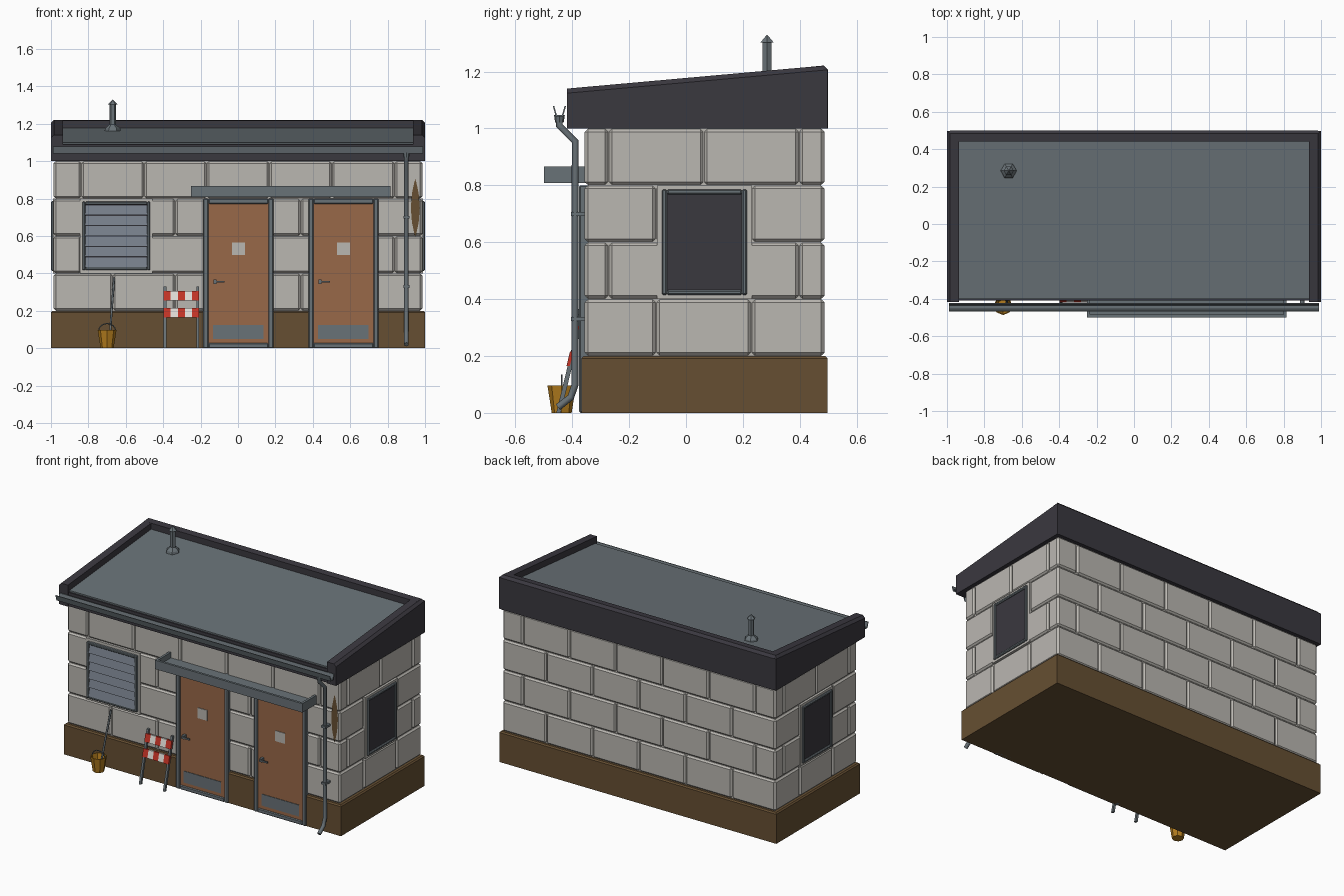
import bpy, bmesh, math
from mathutils import Vector, Matrix

if "Cube" in bpy.data.objects:
    bpy.data.objects.remove(bpy.data.objects["Cube"])


def material(name, r, g, b):
    """Flat material from 0-255 display values, stored as linear."""
    lin = [((c / 255 + 0.055) / 1.055) ** 2.4 for c in (r, g, b)]
    m = bpy.data.materials.new(name)
    m.use_nodes = True
    m.diffuse_color = (*lin, 1)
    m.node_tree.nodes["Principled BSDF"].inputs["Base Color"].default_value = (*lin, 1)
    return m


STONE = material("pale stone", 186, 183, 177)
BROWN = material("brown plinth", 102, 79, 50)
DARK = material("charcoal", 58, 56, 63)
GREY = material("blue grey metal", 105, 114, 119)
LOUVRE = material("light grey slats", 118, 126, 138)
DOOR = material("orange brown door", 152, 104, 72)
RED = material("warning red", 196, 52, 38)
WHITE = material("warning white", 225, 222, 216)
YELLOW = material("bucket ochre", 180, 125, 30)


def finish(name, bm, mat):
    bmesh.ops.recalc_face_normals(bm, faces=bm.faces)
    me = bpy.data.meshes.new(name)
    bm.to_mesh(me)
    bm.free()
    me.materials.append(mat)
    ob = bpy.data.objects.new(name, me)
    bpy.context.collection.objects.link(ob)
    return ob


def chamfer(bm, width, rule=lambda v: True):
    edges = [e for e in bm.edges if all(rule(v.co) for v in e.verts)]
    bmesh.ops.bevel(bm, geom=edges, offset=width, segments=1, affect='EDGES')


def add_box(bm, lo, hi, bevel=0):
    """Add a box spanning two corners, optionally chamfered."""
    part = bmesh.new()
    lo, hi = Vector(lo), Vector(hi)
    bmesh.ops.create_cube(part, size=1, matrix=Matrix.Translation((lo + hi) / 2) @ Matrix.Diagonal((*(hi - lo), 1)))
    if bevel:
        chamfer(part, bevel)
    tmp = bpy.data.meshes.new("tmp")
    part.to_mesh(tmp)
    part.free()
    bm.from_mesh(tmp)
    bpy.data.meshes.remove(tmp)


def box(name, lo, hi, mat, bevel=0):
    bm = bmesh.new()
    add_box(bm, lo, hi, bevel)
    return finish(name, bm, mat)


def prism(name, profile, x0, x1, mat, bevel=0, rule=None):
    """Extrude a (y, z) outline along x."""
    bm = bmesh.new()
    face = bm.faces.new([bm.verts.new((x0, y, z)) for y, z in profile])
    new = bmesh.ops.extrude_face_region(bm, geom=[face])["geom"]
    bmesh.ops.translate(bm, vec=(x1 - x0, 0, 0), verts=[v for v in new if isinstance(v, bmesh.types.BMVert)])
    if bevel:
        chamfer(bm, bevel, rule)
    return finish(name, bm, mat)


def lathe(name, profile, n, pos, mat):
    """Revolve an (r, z) profile about z with n sides."""
    bm = bmesh.new()
    verts = [bm.verts.new((r, 0, z)) for r, z in profile]
    edges = [bm.edges.new(p) for p in zip(verts, verts[1:])]
    bmesh.ops.spin(bm, geom=verts + edges, cent=(0, 0, 0), axis=(0, 0, 1), angle=math.tau, steps=n)
    bmesh.ops.remove_doubles(bm, verts=bm.verts, dist=0.0005)
    bmesh.ops.translate(bm, vec=pos, verts=bm.verts)
    return finish(name, bm, mat)


def tube(name, points, radius, mat):
    cu = bpy.data.curves.new(name, 'CURVE')
    cu.dimensions, cu.bevel_depth, cu.bevel_resolution, cu.use_fill_caps = '3D', radius, 2, True
    sp = cu.splines.new('POLY')
    sp.points.add(len(points) - 1)
    for p, co in zip(sp.points, points):
        p.co = (*co, 1)
    cu.materials.append(mat)
    ob = bpy.data.objects.new(name, cu)
    bpy.context.collection.objects.link(ob)
    return ob


def frame(name, axis, u0, u1, z0, z1, w, d0, d1, mat, bevel=0.004):
    """Four bars around a rectangle; axis is the direction of depth."""
    bm = bmesh.new()
    for a, b, c, d in ((u0, u0 + w, z0, z1), (u1 - w, u1, z0, z1), (u0 + w, u1 - w, z0, z0 + w), (u0 + w, u1 - w, z1 - w, z1)):
        lo, hi = ((a, d0, c), (b, d1, d)) if axis == 'y' else ((d0, a, c), (d1, b, d))
        add_box(bm, lo, hi, bevel)
    return finish(name, bm, mat)


# Plinth and wall core
bm = bmesh.new()
add_box(bm, (-1, -0.367, 0), (1, 0.497, 0.2))
chamfer(bm, 0.008, lambda v: v.z > 0.1)
finish("plinth", bm, BROWN)
X, Y0, Y1, T, STEP = 0.986, -0.356, 0.487, 0.04, 0.335
box("wall_core", (-X + 0.012, Y0 + 0.012, 0.19), (X - 0.012, Y1 - 0.012, 1.01), STONE)

# Staggered blocks on all four walls
bm = bmesh.new()
for row in range(4):
    z0, z1 = 0.2 + row * 0.2 + 0.002, 0.4 + row * 0.2 - 0.002
    shift = STEP / 2 * (row % 2)
    xs = [-X] + [x for k in range(-4, 5) if abs(x := k * STEP + shift) < 0.95] + [X]
    ys = [Y0] + [y for k in range(-3, 4) if Y0 + 0.05 < (y := 0.23 + k * STEP + shift) < Y1 - 0.05] + [Y1]
    for a, b in zip(xs, xs[1:]):
        add_box(bm, (a + 0.002, Y0, z0), (b - 0.002, Y0 + T, z1), 0.01)
        add_box(bm, (a + 0.002, Y1 - T, z0), (b - 0.002, Y1, z1), 0.01)
    for a, b in zip(ys, ys[1:]):
        add_box(bm, (-X, a + 0.002, z0), (-X + T, b - 0.002, z1), 0.01)
        add_box(bm, (X - T, a + 0.002, z0), (X, b - 0.002, z1), 0.01)
finish("wall_blocks", bm, STONE)

# Roof body, deck and raised edges
prism("roof_body", [(-0.41, 1.0), (0.49, 1.0), (0.49, 1.17), (-0.41, 1.09)], -0.97, 0.97, DARK)
prism("roof_deck", [(-0.402, 1.08), (0.445, 1.16), (0.445, 1.178), (-0.402, 1.1)], -0.94, 0.94, GREY)
edge = [(-0.418, 1.0), (0.498, 1.0), (0.498, 1.222), (-0.418, 1.14)]
for side, a, b in (("right", -1, -0.935), ("left", 0.935, 1)):
    prism("roof_edge_" + side, edge, a, b, DARK, 0.016,
          lambda v: v.z > 1.05 and (abs(v.x) > 0.99 or v.y > 0.4))
prism("roof_edge_back", [(0.44, 1.0), (0.5, 1.0), (0.5, 1.205), (0.484, 1.221), (0.44, 1.217)], -0.985, 0.985, DARK)

# Vent pipe
lathe("vent_pipe", [(0, 1.16), (0.044, 1.16), (0.04, 1.175), (0.018, 1.195), (0.018, 1.305),
                    (0.027, 1.302), (0, 1.33)], 6, (-0.67, 0.285, 0), GREY)

# Gutter, downpipe and brackets
prism("gutter", [(-0.468, 1.078), (-0.458, 1.042), (-0.432, 1.042), (-0.422, 1.078),
                 (-0.427, 1.078), (-0.436, 1.047), (-0.454, 1.047), (-0.463, 1.078)], -0.99, 0.99, GREY)
tube("downpipe", [(0.9, y, z) for y, z in ((-0.445, 1.045), (-0.445, 1.01), (-0.39, 0.955), (-0.39, 0.1),
                                          (-0.405, 0.055), (-0.45, 0.02))], 0.0125, GREY)
lathe("downpipe_head", [(0, 1.02), (0.015, 1.02), (0.019, 1.047), (0, 1.047)], 8, (0.9, -0.445, 0), GREY)
for z in (0.33, 0.7):
    box("downpipe_bracket", (0.884, -0.405, z - 0.007), (0.916, -0.35, z + 0.007), GREY)

# Damp stain on the wall
bm = bmesh.new()
ring = [(math.cos(t), math.sin(t)) for t in (k * math.tau / 12 for k in range(12))]
bm.faces.new([bm.verts.new((0.948 + 0.024 * c * abs(c), -0.358, 0.75 + 0.155 * s)) for c, s in ring])
finish("wall_stain", bm, BROWN)

# Doors
for side, cx in (("right", 0.002), ("left", 0.564)):
    frame(f"door_frame_{side}", 'y', cx - 0.188, cx + 0.188, 0, 0.8, 0.028, -0.376, -0.34, GREY, 0.005)
    box(f"door_leaf_{side}", (cx - 0.165, -0.3685, 0.015), (cx + 0.165, -0.34, 0.775), DOOR)
    box(f"door_kick_plate_{side}", (cx - 0.135, -0.372, 0.05), (cx + 0.135, -0.365, 0.125), GREY)
    box(f"door_notice_{side}", (cx - 0.035, -0.372, 0.497), (cx + 0.035, -0.365, 0.565), STONE)
    box(f"door_handle_plate_{side}", (cx - 0.133, -0.395, 0.344), (cx - 0.117, -0.365, 0.366), GREY)
    box(f"door_handle_{side}", (cx - 0.133, -0.4, 0.35), (cx - 0.073, -0.392, 0.36), GREY)

# Canopy tray above the doors
bm = bmesh.new()
add_box(bm, (-0.25, -0.5, 0.808), (0.815, -0.345, 0.83))
add_box(bm, (-0.25, -0.5, 0.808), (0.815, -0.485, 0.866))
for x in (-0.25, 0.8):
    add_box(bm, (x, -0.5, 0.808), (x + 0.015, -0.345, 0.866))
finish("canopy", bm, GREY)

# Side windows
for side, s in (("right", -1), ("left", 1)):
    box(f"window_surround_{side}", (s * 0.95, -0.102, 0.4), (s * 0.989, 0.232, 0.8), STONE)
    box(f"window_pane_{side}", (s * 0.96, -0.08, 0.42), (s * 0.991, 0.21, 0.78), DARK)
    frame(f"window_frame_{side}", 'x', -0.085, 0.215, 0.414, 0.786, 0.018, min(s * 0.96, s), max(s * 0.96, s), GREY, 0.005)

# Louvred vent
box("louvre_surround", (-0.846, -0.359, 0.4), (-0.456, -0.33, 0.8), STONE)
box("louvre_back", (-0.82, -0.361, 0.43), (-0.48, -0.34, 0.77), DARK)
frame("louvre_frame", 'y', -0.832, -0.47, 0.417, 0.783, 0.016, -0.377, -0.34, GREY)
for k in range(6):
    z = 0.433 + k * 0.056
    prism("louvre_slat", [(-0.376, z), (-0.371, z), (-0.358, z + 0.051), (-0.363, z + 0.051)], -0.818, -0.484, LOUVRE)

# Bucket with mop
lathe("bucket", [(0, 0), (0.035, 0), (0.05, 0.096), (0.045, 0.096), (0.032, 0.012), (0, 0.012)], 8, (-0.7, -0.437, 0), YELLOW)
tube("bucket_handle", [(-0.7 + 0.046 * math.cos(t), -0.437, 0.09 + 0.042 * math.sin(t))
                       for t in (k * math.pi / 8 for k in range(9))], 0.003, GREY)
tube("mop_handle", [(-0.688, -0.44, 0.02), (-0.675, -0.4, 0.21), (-0.662, -0.364, 0.378)], 0.006, GREY)

# Leaning barrier with striped boards
for x in (-0.39, -0.216):
    prism("barrier_leg", [(-0.456, 0), (-0.44, 0), (-0.36, 0.33), (-0.376, 0.33)], x - 0.007, x + 0.007, GREY)
for z in (0.165, 0.255):
    y = -0.46 + 0.242 * z
    for k in range(5):
        x = -0.398 + k * 0.038
        prism("barrier_stripe", [(y, z), (y + 0.012, z), (y + 0.024, z + 0.05), (y + 0.012, z + 0.05)],
              x, x + 0.038, WHITE if k % 2 else RED)
